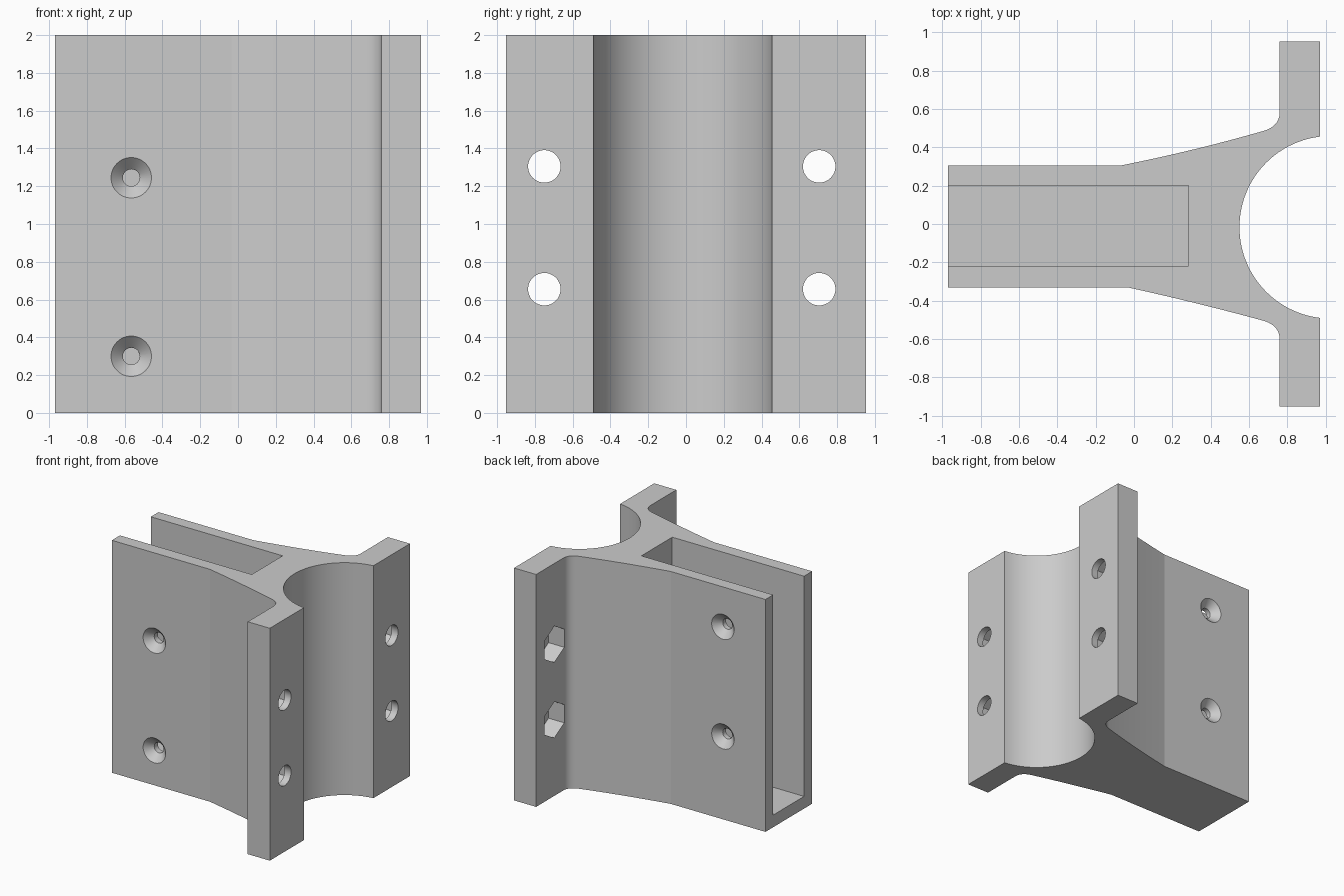
import bpy, bmesh, math
from mathutils import Matrix, Vector

cube = bpy.data.objects.get("Cube")
if cube:
    bpy.data.objects.remove(cube, do_unlink=True)

grey = bpy.data.materials.new("plain grey")
grey.use_nodes = True
colour = (0.6, 0.6, 0.6, 1)
grey.diffuse_color = colour
grey.node_tree.nodes["Principled BSDF"].inputs["Base Color"].default_value = colour


def make_object(name, bm):
    bmesh.ops.recalc_face_normals(bm, faces=bm.faces)
    mesh = bpy.data.meshes.new(name)
    bm.to_mesh(mesh)
    bm.free()
    mesh.materials.append(grey)
    obj = bpy.data.objects.new(name, mesh)
    bpy.context.collection.objects.link(obj)
    return obj


def curve(a, control, b, steps):
    """Points of a quadratic curve from a to b."""
    a, control, b = Vector(a), Vector(control), Vector(b)
    return [a * (1 - t) ** 2 + control * 2 * t * (1 - t) + b * t * t
            for t in (i / steps for i in range(steps + 1))]


def flank(side, start, wall, root):
    """Outline of one side, from the open end to the flange corner on the pipe face."""
    pts = [(-0.97, wall)]
    pts += curve((start, wall), (0.32, wall + 0.078), (0.67, root), 12)
    pts += curve((0.67, root), (0.76, root + 0.024), (0.76, root + 0.1), 10)
    pts += [(0.76, 0.953), (0.97, 0.953)]
    return [(x, side * y) for x, y in pts]


def add_rod(bm, centre, axis, r1, r2, depth, sides=48, turn=0):
    """Cone or prism whose r1 end sits at centre and which runs along axis."""
    axis = Vector(axis)
    place = (Matrix.Translation(Vector(centre) + axis * depth / 2)
             @ axis.to_track_quat('Z', 'Y').to_matrix().to_4x4()
             @ Matrix.Rotation(turn, 4, 'Z'))
    bmesh.ops.create_cone(bm, cap_ends=True, segments=sides, radius1=r1,
                          radius2=r2, depth=depth, matrix=place)


def cut(target, name, bm):
    cutter = make_object(name, bm)
    cutter.hide_render = True
    mod = target.modifiers.new(name, 'BOOLEAN')
    mod.operation = 'DIFFERENCE'
    mod.solver = 'EXACT'
    mod.object = cutter
    bpy.context.view_layer.objects.active = target
    bpy.ops.object.modifier_apply(modifier=name)
    bpy.data.objects.remove(cutter, do_unlink=True)


# Bracket body: outline with the round pipe seat, extruded upwards
cy, cx, radius = -0.017, 1.026, 0.476
half = math.acos((cx - 0.97) / radius)
seat = [(cx - radius * math.cos(a), cy + radius * math.sin(a))
        for a in (half * (1 - i / 24) for i in range(49))]
outline = flank(1, -0.07, 0.305, 0.484) + seat + flank(-1, -0.035, 0.33, 0.503)[::-1]
bm = bmesh.new()
base = bm.faces.new([bm.verts.new((x, y, 0)) for x, y in outline])
top = bmesh.ops.extrude_face_region(bm, geom=[base])["geom"]
bmesh.ops.translate(bm, vec=(0, 0, 2),
                    verts=[v for v in top if isinstance(v, bmesh.types.BMVert)])
body = make_object("mounting_bracket", bm)

# Slot open at the top and at the end, with a floor below
bm = bmesh.new()
bmesh.ops.create_cube(bm, size=1, matrix=Matrix.Translation((-0.4575, -0.01, 1.255))
                      @ Matrix.Diagonal((1.485, 0.42, 2.3, 1)))
cut(body, "slot_cutter", bm)

# Countersunk screw holes, staggered between the two walls
bm = bmesh.new()
for y, direction, heights in ((-0.33, 1, (0.30, 1.245)), (0.305, -1, (0.713, 1.657))):
    for z in heights:
        axis = Vector((0, direction, 0))
        mouth = Vector((-0.565, y, z)) - axis * 0.01
        add_rod(bm, mouth, axis, 0.117, 0.045, 0.072)
cut(body, "countersink_cutter", bm)
bm = bmesh.new()
for y, direction, heights in ((-0.33, 1, (0.30, 1.245)), (0.305, -1, (0.713, 1.657))):
    for z in heights:
        add_rod(bm, (-0.565, y + direction * 0.04, z), (0, direction, 0), 0.045, 0.045, 0.1)
cut(body, "screw_hole_cutter", bm)

# Bolt holes through the flanges, then six-sided nut pockets behind them
bolts = [(y, z) for y in (-0.75, 0.705) for z in (0.655, 1.305)]
bm = bmesh.new()
for y, z in bolts:
    add_rod(bm, (0.7, y, z), (1, 0, 0), 0.086, 0.086, 0.4)
cut(body, "bolt_hole_cutter", bm)
bm = bmesh.new()
for y, z in bolts:
    add_rod(bm, (0.71, y, z), (1, 0, 0), 0.156, 0.156, 0.2, 6, math.radians(0))
cut(body, "nut_pocket_cutter", bm)

# Smooth the curved walls, keep the edges crisp
bpy.ops.object.select_all(action='DESELECT')
body.select_set(True)
bpy.context.view_layer.objects.active = body
bpy.ops.object.shade_smooth_by_angle(angle=math.radians(9.5))
